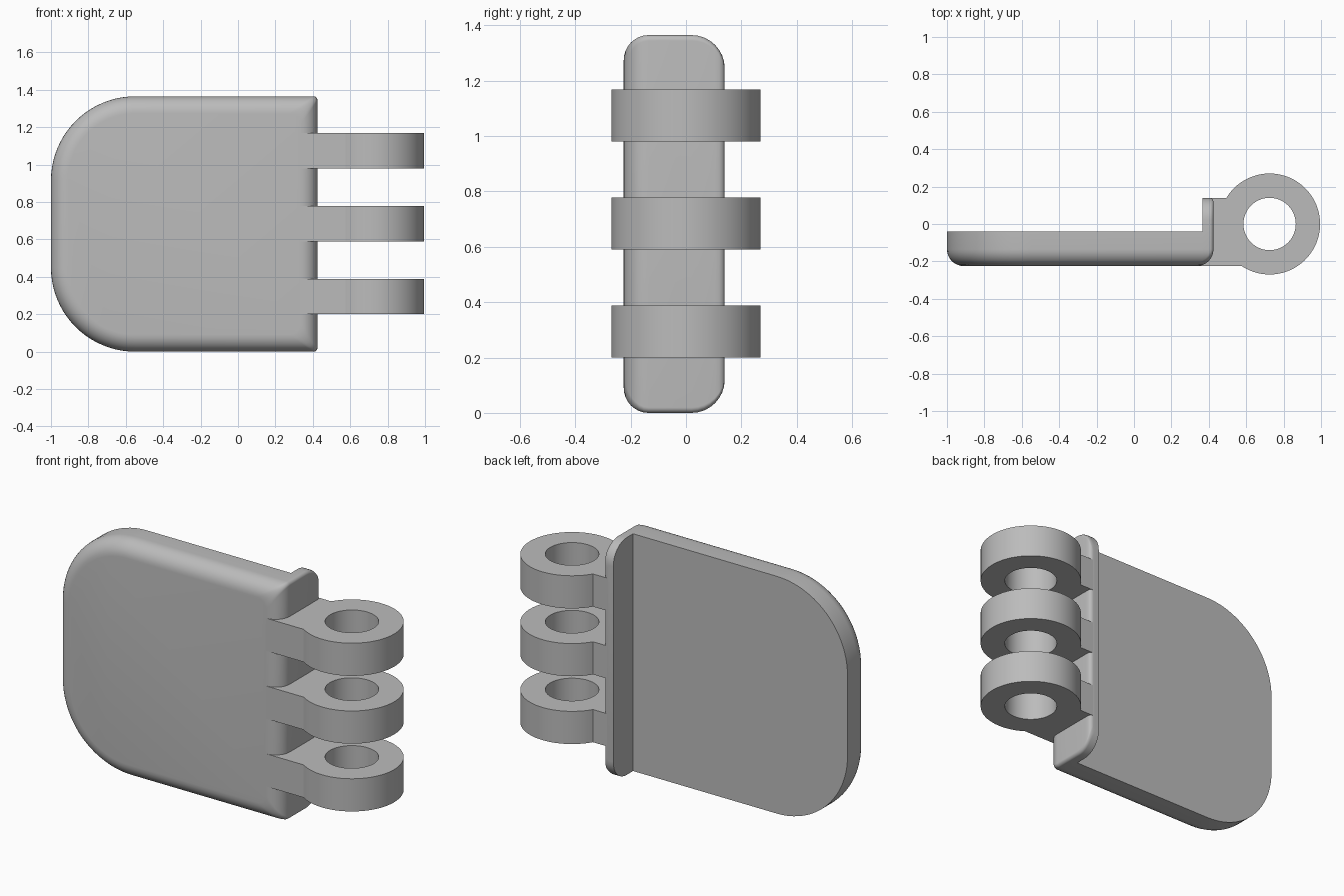
import bpy, bmesh
from math import pi, cos, sin, sqrt, acos, asin, radians

cube = bpy.data.objects.get("Cube")
if cube:
    bpy.data.objects.remove(cube, do_unlink=True)

grey = bpy.data.materials.new("plain grey")
grey.use_nodes = True
colour = (0.5, 0.5, 0.5, 1)
grey.diffuse_color = colour
grey.node_tree.nodes["Principled BSDF"].inputs["Base Color"].default_value = colour

HEIGHT, LEFT, RIGHT, STEP = 1.365, -1.0, 0.425, 0.365
FRONT, MID, BACK = -0.225, -0.04, 0.14
FILLET, BACK_ROUND, SMALL = 0.09, 0.12, 0.02


def arc(cx, cy, r, a0, a1, n):
    """Points along an arc in the plane."""
    return [(cx + r * cos(a0 + (a1 - a0) * i / n),
             cy + r * sin(a0 + (a1 - a0) * i / n)) for i in range(n + 1)]


def finish(bm, name):
    bmesh.ops.remove_doubles(bm, verts=bm.verts, dist=1e-5)
    bmesh.ops.recalc_face_normals(bm, faces=bm.faces)
    mesh = bpy.data.meshes.new(name)
    bm.to_mesh(mesh)
    bm.free()
    mesh.materials.append(grey)
    ob = bpy.data.objects.new(name, mesh)
    bpy.context.collection.objects.link(ob)
    bpy.ops.object.select_all(action="DESELECT")
    ob.select_set(True)
    bpy.context.view_layer.objects.active = ob
    bpy.ops.object.shade_smooth_by_angle(angle=radians(30))
    return ob


def section(y, left, right, inset, left_r, right_r):
    """Rounded outline of the leaf at depth y, with points where the step is."""
    lo, hi = inset, HEIGHT - inset
    crease = min(STEP, right - right_r)
    pts = arc(left + left_r, lo + left_r, left_r, 1.5 * pi, pi, 20)
    pts += arc(left + left_r, hi - left_r, left_r, pi, pi / 2, 20)
    pts += [(crease, hi)]
    pts += arc(right - right_r, hi - right_r, right_r, pi / 2, 0, 8)
    pts += arc(right - right_r, lo + right_r, right_r, 0, -pi / 2, 8)
    pts += [(crease, lo)]
    return [(x, y, z) for x, z in pts]


# Leaf: plate with a filleted front rim, stepping back into a narrow flange
rings = []
steps = 8
for i in range(steps + 1):
    a = pi / 2 * i / steps
    d = FILLET * (1 - sin(a))
    rings.append(section(FRONT + FILLET * (1 - cos(a)), LEFT + d, RIGHT - d,
                         d, 0.45 - d, SMALL + d / 2))
rings.append(section(MID, LEFT, RIGHT, 0, 0.45, SMALL))
rings.append(section(MID, STEP, RIGHT, 0, 0, SMALL))
for i in range(steps + 1):
    a = pi / 2 * i / steps
    y = BACK - BACK_ROUND * (1 - sin(a))
    t = max(0, y - (BACK - SMALL))
    rings.append(section(y, STEP, RIGHT - SMALL + sqrt(max(0, SMALL**2 - t**2)),
                         BACK_ROUND * (1 - cos(a)), 0, SMALL))

bm = bmesh.new()
loops = [[bm.verts.new(p) for p in ring] for ring in rings]
for a, b in zip(loops, loops[1:]):
    for i in range(len(a)):
        bm.faces.new((a[i - 1], a[i], b[i], b[i - 1]))
bm.faces.new(loops[0])
bm.faces.new(loops[-1])
bmesh.ops.dissolve_degenerate(bm, dist=1e-5, edges=bm.edges)
finish(bm, "hinge_leaf")

# Knuckles: a ring with a tab reaching into the leaf
CX, R, HOLE, THICK = 0.725, 0.27, 0.14, 0.188
for name, z in (("lower", 0.2), ("middle", 0.59), ("upper", 0.98)):
    bm = bmesh.new()
    outer = arc(CX, 0, R, -pi + asin(-FRONT / R), pi - asin(BACK / R), 56)
    outer += [(RIGHT - SMALL, BACK), (STEP, MID), (RIGHT - FILLET, FRONT)]
    inner = arc(CX, 0, HOLE, 0, 2 * pi, 48)[:-1]
    for loop in (outer, inner):
        verts = [bm.verts.new((x, y, z)) for x, y in loop]
        for i in range(len(verts)):
            bm.edges.new((verts[i - 1], verts[i]))
    bmesh.ops.triangle_fill(bm, use_beauty=True, edges=bm.edges[:])
    top = bmesh.ops.extrude_face_region(bm, geom=bm.faces[:], use_keep_orig=True)
    moved = [g for g in top["geom"] if isinstance(g, bmesh.types.BMVert)]
    bmesh.ops.translate(bm, vec=(0, 0, THICK), verts=moved)
    finish(bm, name + "_knuckle")
